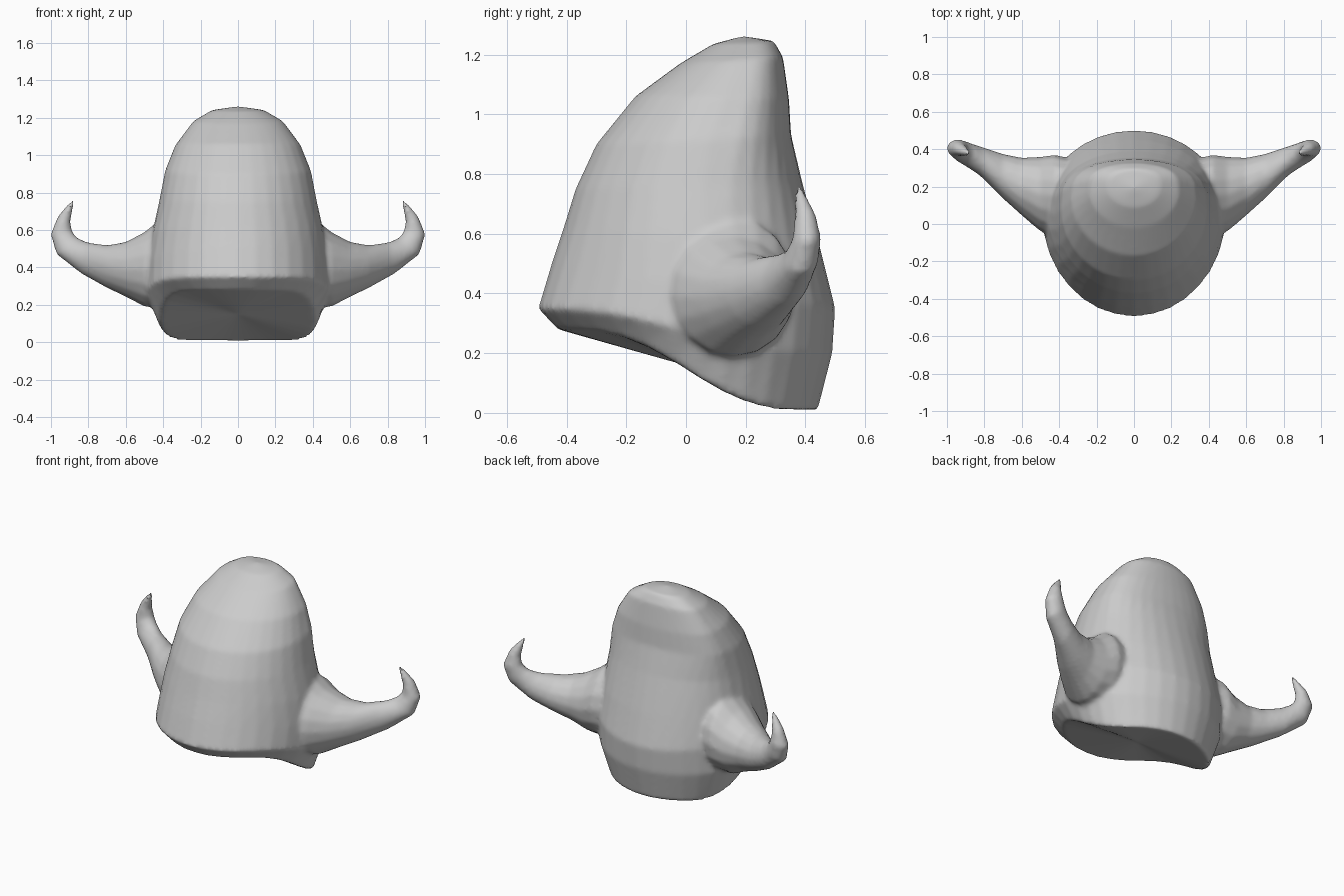
import bpy, bmesh, math

if "Cube" in bpy.data.objects:
    bpy.data.objects.remove(bpy.data.objects["Cube"])

N = 32
bm = bmesh.new()


def loft(rings, start, end):
    """Skin a list of point rings and close both ends with fans."""
    rows = [[bm.verts.new(p) for p in r] for r in rings]
    n = len(rows[0])
    for a, b in zip(rows, rows[1:]):
        for i in range(n):
            j = (i + 1) % n
            bm.faces.new((a[i], a[j], b[j], b[i]))
    for row, tip in ((rows[0], start), (rows[-1], end)):
        c = bm.verts.new(tip)
        for i in range(n):
            bm.faces.new((row[i], row[(i + 1) % n], c))


def body_ring(yf, zf, yb, zb, w, m, p, wave):
    """Tilted ring from a front point to a back point; p < 1 squares the back."""
    pts = []
    for i in range(N):
        a = 2 * math.pi * i / N
        c = math.cos(a)
        s = m * (1 - c) if c > 0 else m + (1 - m) * abs(c) ** p
        z = zf + (zb - zf) * s + wave * math.sin(2 * math.pi * s)
        pts.append((w * math.sin(a), yf + (yb - yf) * s, z))
    return pts


# Domed body: front y,z, back y,z, half width, widest point, squareness, wave
body = [
    (-.43, .28, .44, .005, .42, .55, 1.0, .045),
    (-.495, .35, .49, .2, .49, .55, 1.0, .02),
    (-.45, .50, .50, .35, .485, .55, 1.0, 0),
    (-.41, .62, .45, .55, .46, .55, .9, 0),
    (-.37, .75, .39, .77, .42, .56, .75, 0),
    (-.30, .90, .352, .93, .39, .58, .6, 0),
    (-.17, 1.06, .345, 1.05, .335, .58, .6, 0),
    (-.02, 1.17, .325, 1.19, .24, .58, .6, 0),
    (.09, 1.235, .295, 1.245, .14, .55, .7, 0),
]
loft([body_ring(*r) for r in body], (0, .03, .15), (0, .19, 1.262))

# Side horns: centre x,y,z, inner direction x,z, half depth y
horn = [
    (.25, .10, .42, 0, .27, .23),
    (.42, .15, .42, 0, .235, .22),
    (.50, .16, .39, 0, .20, .20),
    (.60, .20, .39, 0, .147, .155),
    (.70, .255, .405, 0, .115, .12),
    (.82, .335, .45, -.015, .085, .08),
    (.915, .385, .515, -.055, .045, .06),
    (.945, .405, .585, -.058, .008, .048),
    (.93, .40, .66, -.034, -.014, .036),
    (.90, .385, .72, -.018, -.01, .022),
]
for sx in (1, -1):
    rings = []
    for cx, cy, cz, ux, uz, vy in horn:
        ring = []
        for i in range(16):
            a = math.pi * i / 8
            c, s = math.cos(a), math.sin(a)
            ring.append((sx * (cx + c * ux), cy + s * vy, cz + c * uz))
        rings.append(ring)
    loft(rings, (sx * .22, .1, .42), (sx * .865, .37, .79))

bmesh.ops.recalc_face_normals(bm, faces=bm.faces)
mesh = bpy.data.meshes.new("horned_body")
bm.to_mesh(mesh)
bm.free()
obj = bpy.data.objects.new("horned_body", mesh)
bpy.context.collection.objects.link(obj)

# Fuse horns and body into one softly blended skin
remesh = obj.modifiers.new("fuse", 'REMESH')
remesh.mode = 'VOXEL'
remesh.voxel_size = .014
smooth = obj.modifiers.new("blend", 'SMOOTH')
smooth.factor = .5
smooth.iterations = 5

bpy.context.view_layer.objects.active = obj
obj.select_set(True)
for name in ("fuse", "blend"):
    bpy.ops.object.modifier_apply(modifier=name)
bpy.ops.object.shade_smooth_by_angle(angle=math.radians(50))
